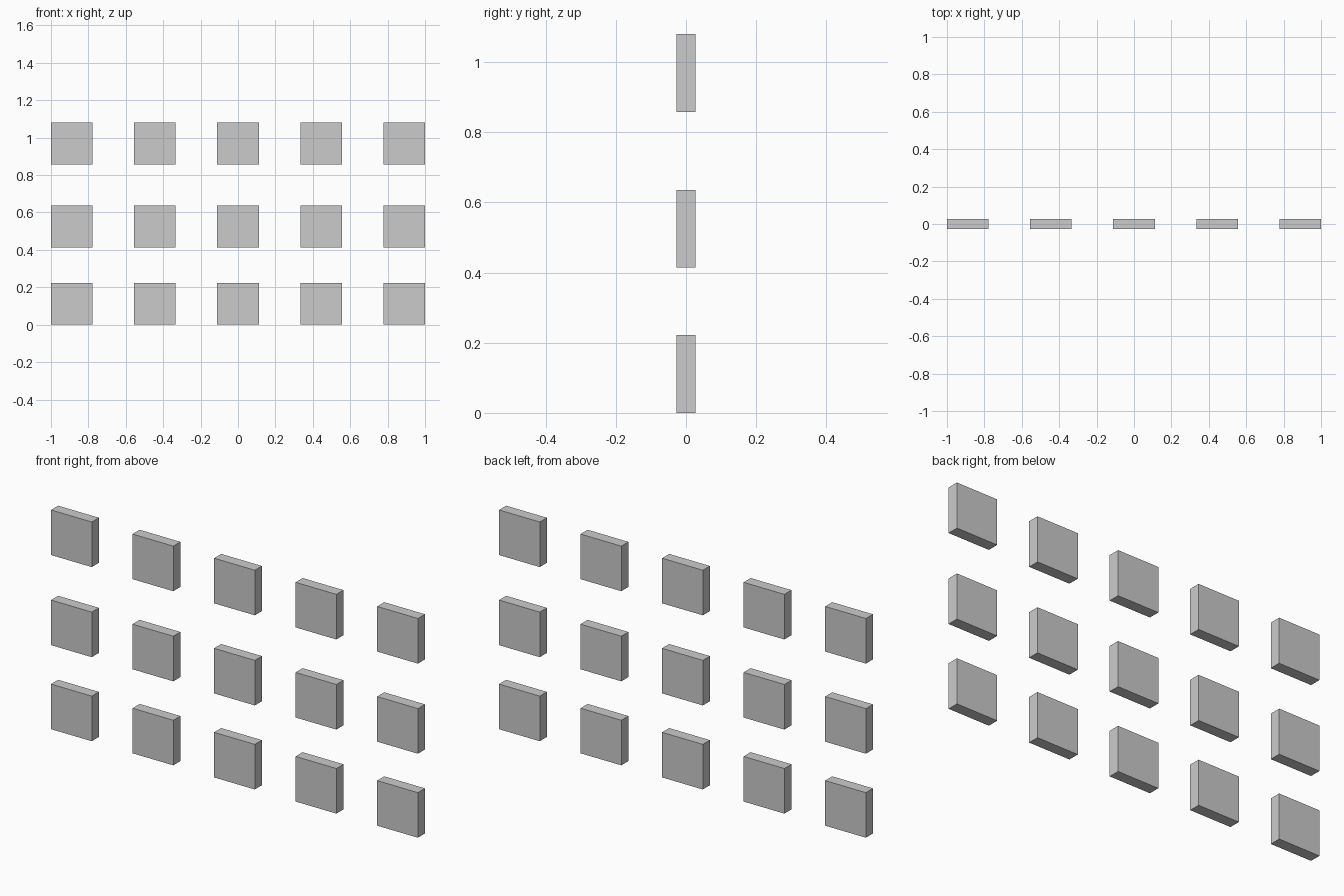
import bpy

if "Cube" in bpy.data.objects:
    bpy.data.objects.remove(bpy.data.objects["Cube"])

SIDE = 2 / 9        # width and height of a panel
DEPTH = 0.055       # panel thickness
PITCH = 4 / 9       # spacing between columns
ROWS = {"bottom": 0.111, "middle": 0.525, "top": 0.969}   # panel centre heights


def panel(name, x, z):
    bpy.ops.mesh.primitive_cube_add(size=1, location=(x, 0, z))
    ob = bpy.context.object
    ob.name = name
    ob.scale = (SIDE, DEPTH, SIDE)
    bpy.ops.object.transform_apply(location=False, rotation=False, scale=True)


# Grid of square panels: three rows of five
for row, z in ROWS.items():
    for col in range(5):
        panel(f"{row}_panel_{col + 1}", (col - 2) * PITCH, z)
